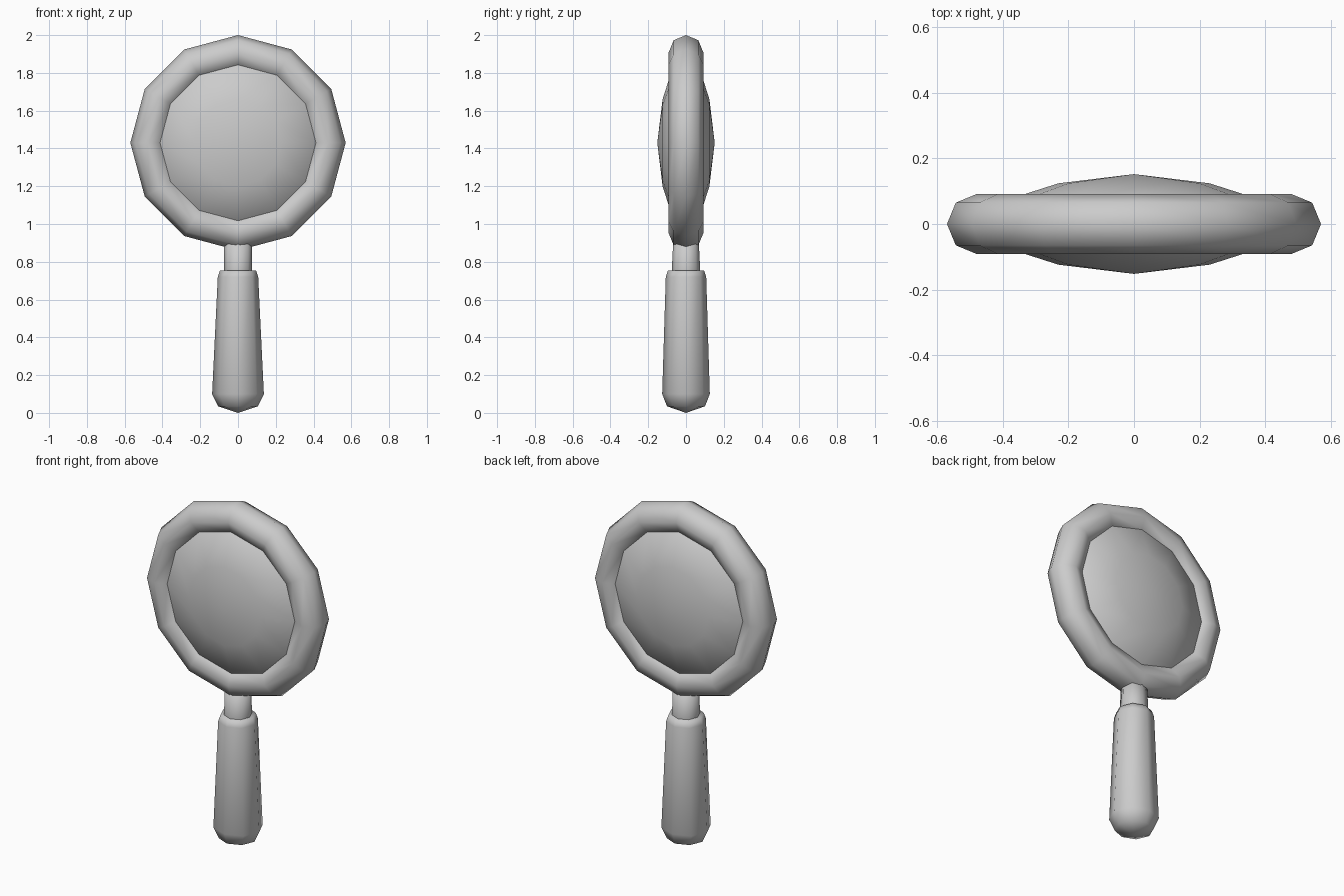
import bpy, bmesh
from math import cos, sin, pi

cube = bpy.data.objects.get("Cube")
if cube:
    bpy.data.objects.remove(cube, do_unlink=True)

grey = bpy.data.materials.new("plain grey")
grey.use_nodes = True
colour = (0.6, 0.6, 0.6, 1)
grey.diffuse_color = colour
grey.node_tree.nodes["Principled BSDF"].inputs["Base Color"].default_value = colour

CENTRE = 1.43  # height of the middle of the frame


def lathe(name, profile, sides, facing=False, closed=False):
    """Spin (radius, height, depth scale) rows about z, or about y if facing."""
    bm = bmesh.new()
    rings = []
    for r, h, squash in profile:
        ring = []
        for i in range(1 if r == 0 else sides):
            a = 2 * pi * i / sides
            x, t = r * cos(a), r * sin(a) * squash
            ring.append(bm.verts.new((x, h, CENTRE + t) if facing else (x, t, h)))
        rings.append(ring)
    pairs = list(zip(rings, rings[1:]))
    if closed:
        pairs.append((rings[-1], rings[0]))
    for lo, hi in pairs:
        for i in range(sides):
            j = (i + 1) % sides
            corners = [lo[i % len(lo)], lo[j % len(lo)], hi[j % len(hi)], hi[i % len(hi)]]
            bm.faces.new(list(dict.fromkeys(corners)))
    bmesh.ops.recalc_face_normals(bm, faces=bm.faces)
    mesh = bpy.data.meshes.new(name)
    bm.to_mesh(mesh)
    bm.free()
    mesh.materials.append(grey)
    mesh.shade_smooth()
    obj = bpy.data.objects.new(name, mesh)
    bpy.context.collection.objects.link(obj)
    return obj


# Round frame: an eight-sided tube bent into a twelve-sided ring
tube = [(0.478 + 0.092 * cos(k * pi / 4), 0.092 * sin(k * pi / 4), 1) for k in range(8)]
lathe("frame", tube, 12, facing=True, closed=True)

# Lens bulging out on both sides
half = [(0, 0.152, 1), (0.23, 0.124, 1), (0.412, 0.066, 1)]
back = [(r, -y, s) for r, y, s in reversed(half)]
lathe("lens", half + [(0.46, 0, 1)] + back, 12, facing=True)

# Short neck between handle and frame
lathe("neck", [(0, 0.7, 1), (0.075, 0.7, 1), (0.075, 0.76, 1),
               (0.074, 0.93, 0.9), (0, 0.93, 1)], 8)

# Tapered handle with a rounded foot
lathe("handle", [(0, 0, 1), (0.105, 0.035, 0.96), (0.137, 0.1, 0.92),
                 (0.107, 0.72, 1), (0.095, 0.755, 1), (0, 0.755, 1)], 8)
